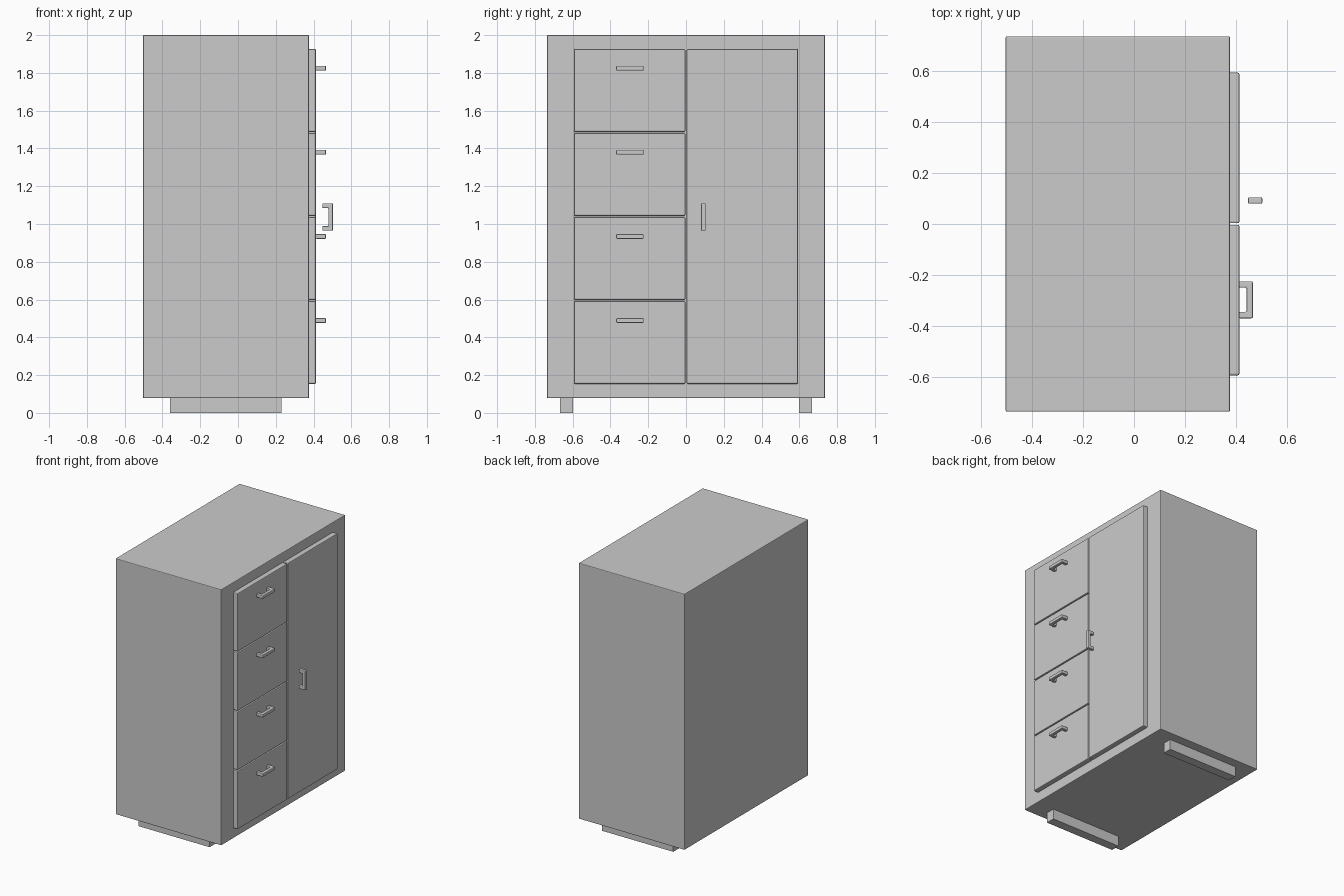
import bpy, bmesh
from mathutils import Vector

if "Cube" in bpy.data.objects:
    bpy.data.objects.remove(bpy.data.objects["Cube"])


def finish(name, bm, bevel):
    bmesh.ops.recalc_face_normals(bm, faces=bm.faces)
    mesh = bpy.data.meshes.new(name)
    bm.to_mesh(mesh)
    bm.free()
    ob = bpy.data.objects.new(name, mesh)
    bpy.context.collection.objects.link(ob)
    if bevel:
        mod = ob.modifiers.new("Bevel", 'BEVEL')
        mod.width = bevel
        mod.segments = 2
        mod.limit_method = 'ANGLE'
    return ob


def box(name, lo, hi, bevel=0.0):
    lo, hi = Vector(lo), Vector(hi)
    bm = bmesh.new()
    bmesh.ops.create_cube(bm, size=1)
    for v in bm.verts:
        v.co = (lo + hi) / 2 + v.co * (hi - lo)
    return finish(name, bm, bevel)


def handle(name, x0, x1, cy, cz, vertical=False):
    # C-shaped profile (x, length), extruded by the handle thickness
    h, t, w = 0.0725, 0.025, 0.0125
    profile = [(x0, -h), (x1, -h), (x1, h), (x0, h),
               (x0, h - t), (x1 - t, h - t), (x1 - t, t - h), (x0, t - h)]
    bm = bmesh.new()
    if vertical:
        pts = [(x, cy - w, cz + s) for x, s in profile]
        depth = (0, 2 * w, 0)
    else:
        pts = [(x, cy + s, cz - w) for x, s in profile]
        depth = (0, 0, 2 * w)
    face = bm.faces.new([bm.verts.new(p) for p in pts])
    ext = bmesh.ops.extrude_face_region(bm, geom=[face])
    verts = [g for g in ext["geom"] if isinstance(g, bmesh.types.BMVert)]
    bmesh.ops.translate(bm, verts=verts, vec=depth)
    return finish(name, bm, 0.005)


# Cabinet carcass
box("cabinet_body", (-0.503, -0.736, 0.078), (0.376, 0.736, 2.0), 0.005)

# Two runner feet
for side, label in ((-1, "left"), (1, "right")):
    y0, y1 = sorted((side * 0.597, side * 0.666))
    box(f"{label}_foot", (-0.36, y0, 0), (0.23, y1, 0.078))

# Column of four drawers with pulls
pitch = 0.4447
for i in range(4):
    z = 0.154 + i * pitch
    box(f"drawer_{i + 1}", (0.36, -0.593, z), (0.413, -0.003, z + 0.438), 0.006)
    handle(f"drawer_handle_{i + 1}", 0.41, 0.466, -0.297, 0.489 + i * 0.4453)

# Tall door with its stand-off pull
box("door", (0.36, 0.003, 0.154), (0.413, 0.593, 1.926), 0.006)
handle("door_handle", 0.447, 0.503, 0.092, 1.037, vertical=True)
